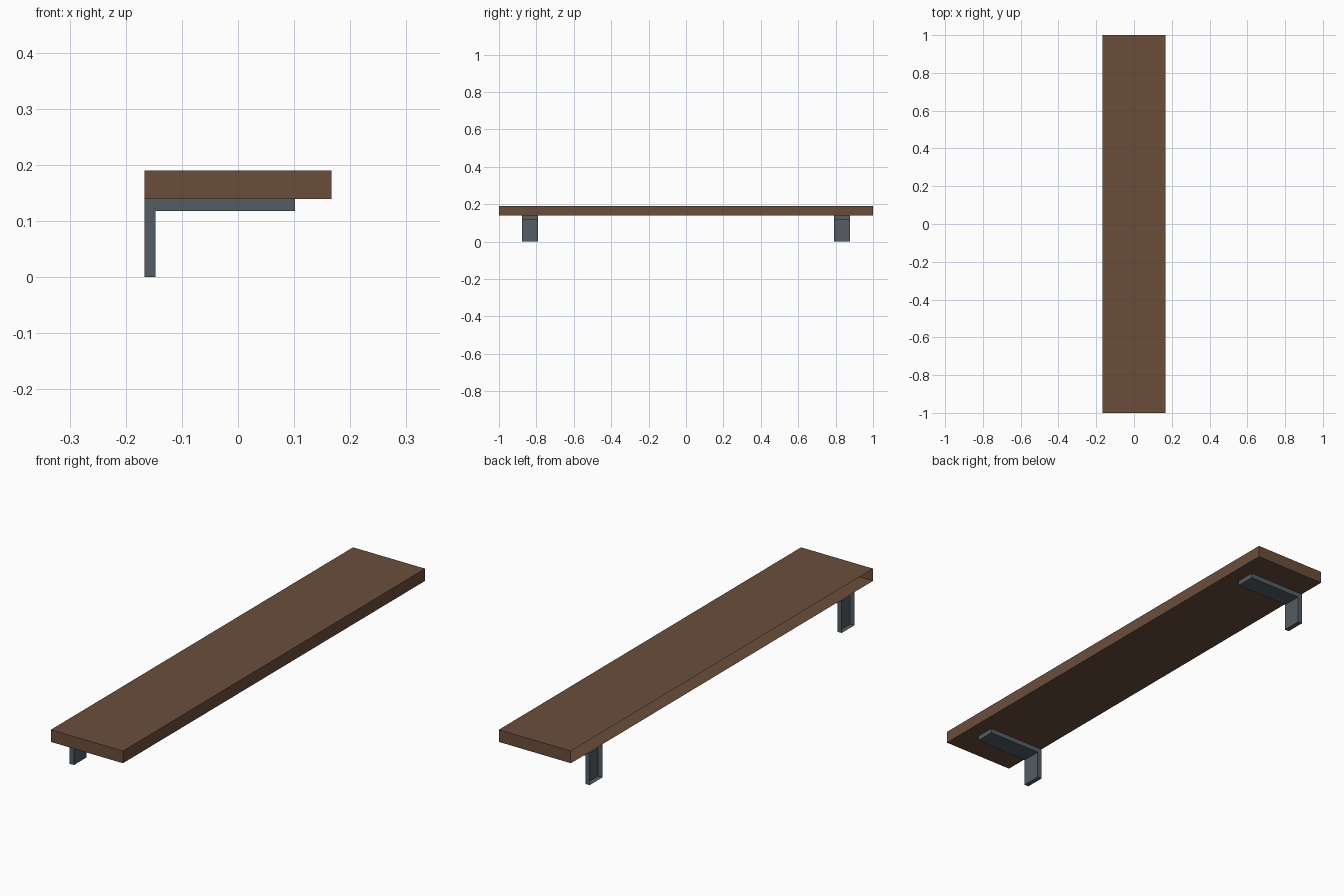
import bpy, bmesh

if "Cube" in bpy.data.objects:
    bpy.data.objects.remove(bpy.data.objects["Cube"])

BACK = -0.167  # wall plane


def material(name, rgb):
    m = bpy.data.materials.new(name)
    m.diffuse_color = (*rgb, 1)
    m.use_nodes = True
    m.node_tree.nodes["Principled BSDF"].inputs["Base Color"].default_value = m.diffuse_color
    return m


def extrude_profile(name, profile, y0, y1, mat):
    """Extrude an x/z outline along y, leaving the wall side open."""
    bm = bmesh.new()
    face = bm.faces.new([bm.verts.new((x, y0, z)) for x, z in profile])
    ext = bmesh.ops.extrude_face_region(bm, geom=[face], use_keep_orig=True)
    verts = [g for g in ext["geom"] if isinstance(g, bmesh.types.BMVert)]
    bmesh.ops.translate(bm, verts=verts, vec=(0, y1 - y0, 0))
    bmesh.ops.recalc_face_normals(bm, faces=bm.faces)
    wall = [f for f in bm.faces if all(abs(v.co.x - BACK) < 1e-5 for v in f.verts)]
    bmesh.ops.delete(bm, geom=wall, context='FACES_ONLY')
    me = bpy.data.meshes.new(name)
    bm.to_mesh(me)
    bm.free()
    me.materials.append(mat)
    ob = bpy.data.objects.new(name, me)
    bpy.context.collection.objects.link(ob)
    return ob


wood = material("brown wood", (0.147, 0.076, 0.044))
metal = material("grey metal", (0.087, 0.109, 0.125))

# Shelf board
extrude_profile("shelf_board",
                [(BACK, 0.139), (-BACK, 0.139), (-BACK, 0.19), (BACK, 0.19)],
                -1, 1, wood)

# L-shaped brackets under each end
bracket = [(BACK, 0), (-0.147, 0), (-0.147, 0.118),
           (0.102, 0.118), (0.102, 0.1388), (BACK, 0.1388)]
for name, y in (("front_bracket", -0.834), ("rear_bracket", 0.834)):
    extrude_profile(name, bracket, y - 0.042, y + 0.042, metal)
